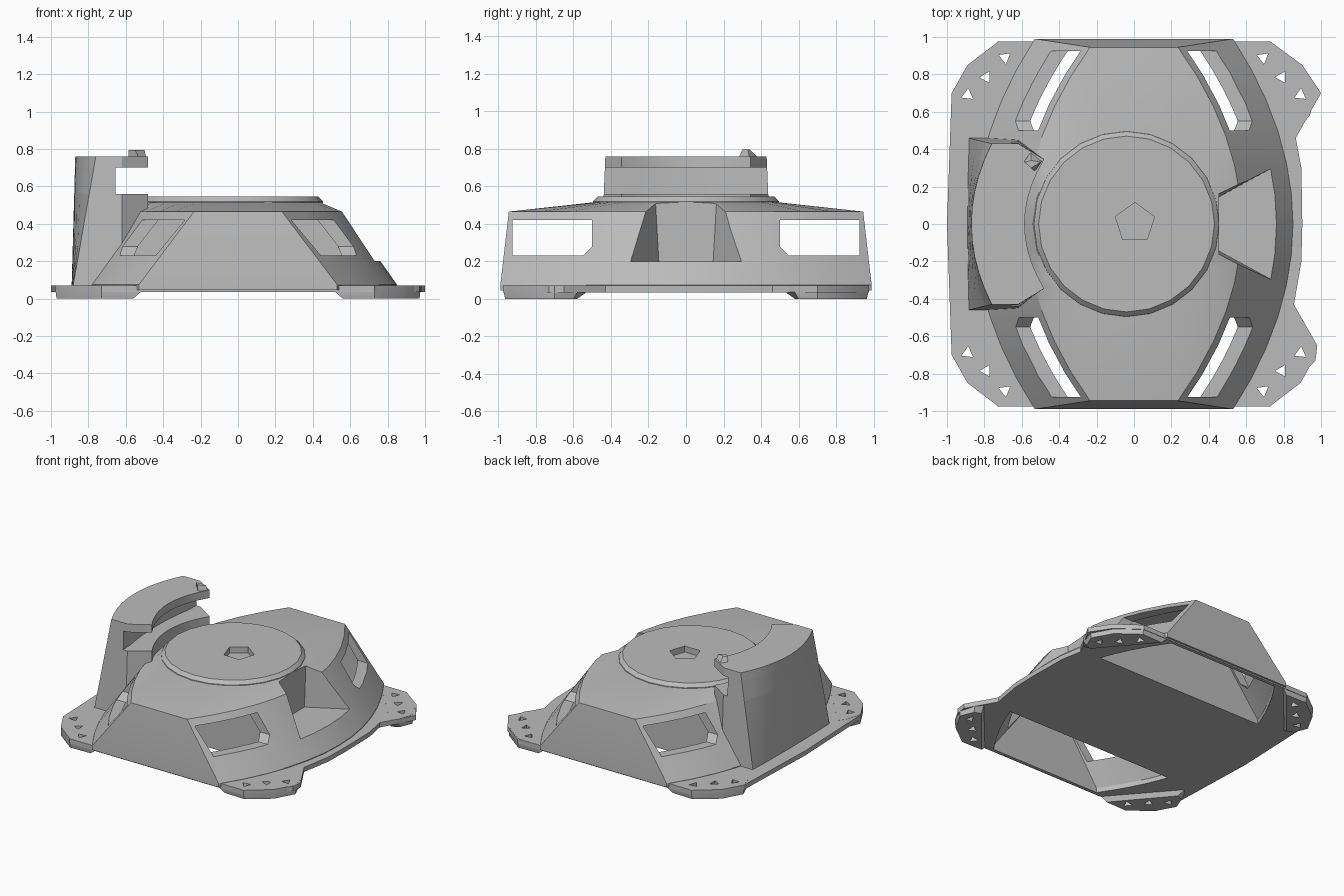
import bpy, bmesh
from math import cos, sin, pi, hypot

cube = bpy.data.objects.get("Cube")
if cube:
    bpy.data.objects.remove(cube)

grey = bpy.data.materials.new("plain_grey")
grey.use_nodes = True
GREY = (0.5, 0.5, 0.5, 1)
grey.diffuse_color = GREY
grey.node_tree.nodes["Principled BSDF"].inputs["Base Color"].default_value = GREY


def loft(name, rings):
    """Closed solid through rings of equal point count."""
    bm = bmesh.new()
    loops = [[bm.verts.new(p) for p in ring] for ring in rings]
    n = len(loops[0])
    for a, b in zip(loops, loops[1:]):
        for i in range(n):
            j = (i + 1) % n
            bm.faces.new((a[i], a[j], b[j], b[i]))
    bm.faces.new(loops[0][::-1])
    bm.faces.new(loops[-1])
    bmesh.ops.recalc_face_normals(bm, faces=bm.faces)
    mesh = bpy.data.meshes.new(name)
    bm.to_mesh(mesh)
    bm.free()
    mesh.materials.append(grey)
    obj = bpy.data.objects.new(name, mesh)
    bpy.context.collection.objects.link(obj)
    return obj


def at(points, z):
    return [(x, y, z) for x, y in points]


def prism(name, points, z0, z1):
    return loft(name, [at(points, z0), at(points, z1)])


def circle(cx, cy, r, n, turn=0):
    return [(cx + r * cos(turn + 2 * pi * i / n), cy + r * sin(turn + 2 * pi * i / n))
            for i in range(n)]


def cut(target, cutters):
    bpy.context.view_layer.objects.active = target
    for c in cutters:
        mod = target.modifiers.new("cut", "BOOLEAN")
        mod.operation, mod.solver, mod.object = "DIFFERENCE", "EXACT", c
        bpy.ops.object.modifier_apply(modifier=mod.name)


def barrel(corner, middle, half, start=None, n=12):
    """Plan outline with bowed left and right sides and straight ends."""
    start = -half if start is None else start
    ys = [start + (half - start) * i / n for i in range(n + 1)]
    side = [(middle - (middle - corner) * (y / half) ** 2, y) for y in ys]
    return side + [(-x, y) for x, y in reversed(side)]


# Domed housing
CX = -0.04
base, rim = barrel(0.53, 0.85, 0.99), barrel(0.235, 0.575, 0.945)
crown = []
for x, y in rim:
    d = hypot(x - CX, y)
    crown.append((CX + (x - CX) * 0.5 / d, y * 0.5 / d))
housing = loft("housing", [at(base, 0.045), at(base, 0.075), at(rim, 0.465), at(crown, 0.515)])

# Raised centre disc
disc = loft("centre_disc", [at(circle(CX, 0, 0.5, 24), 0.48),
                            at(circle(CX, 0, 0.495, 24), 0.52),
                            at(circle(CX, 0, 0.47, 24), 0.545)])

# Base flange
edge = [(-0.73, 0.975), (-0.975, 0.7), (-1, 0), (-0.975, -0.7), (-0.73, -0.975),
        (0.73, -0.975), (0.97, -0.73), (0.98, -0.65), (0.855, -0.43), (0.895, -0.2),
        (0.9, 0), (0.895, 0.3), (0.865, 0.46), (1, 0.7), (0.9, 0.85), (0.73, 0.975)]
flange = prism("base_flange", edge, 0.035, 0.07)

# Corner feet
feet = []
for sx, sy, name in ((1, 1, "back_left"), (-1, 1, "back_right"),
                     (1, -1, "front_left"), (-1, -1, "front_right")):
    top = [(0.52, 0.972), (0.73, 0.972), (0.89, 0.85), (0.975, 0.7), (0.94, 0.58), (0.9, 0.53)]
    low = [(0.56, 0.96), (0.73, 0.965), (0.89, 0.845), (0.97, 0.7), (0.93, 0.6), (0.88, 0.58)]
    feet.append(loft(name + "_foot", [[(sx * x, sy * y, 0) for x, y in low],
                                      [(sx * x, sy * y, 0.036) for x, y in top],
                                      [(sx * x, sy * y, 0.071) for x, y in top]]))

# Cutters: side chambers, windows, notch, centre recess, screw holes
chambers, windows, holes = [], [], []
for s in (-1, 1):
    wide = [(x, s * y) for x, y in barrel(0.46, 0.79, 0.95, 0.48)]
    slim = [(x, s * y) for x, y in barrel(0.19, 0.5, 0.93, 0.48)]
    chambers.append(loft("chamber_cutter", [at(wide, -0.1), at(wide, 0.07), at(slim, 0.44)]))
    opening = [(0.5, 0.28), (0.55, 0.23), (0.925, 0.23), (0.925, 0.42), (0.5, 0.42)]
    windows.append(loft("window_cutter", [[(x, s * y, z) for y, z in opening] for x in (-1, 1)]))
    for t in (-1, 1):
        for x, y in ((0.89, 0.69), (0.79, 0.785), (0.69, 0.89)):
            holes.append(prism("hole_cutter", circle(s * x, t * y, 0.036, 3, x * 4), -0.1, 0.2))
inner_notch = [(0.455, -0.145), (0.455, 0.145), (0.85, 0.36), (0.85, -0.36)]
upper_notch = [(0.455, -0.17), (0.455, 0.17), (0.85, 0.37), (0.85, -0.37)]
notch = loft("notch_cutter", [at(inner_notch, 0.2), at(upper_notch, 0.65)])
recess = prism("recess_cutter", circle(0.005, 0.005, 0.11, 5, pi / 2), 0.5, 0.7)

cut(housing, chambers + windows + [notch, recess])
cut(disc, [notch, recess])
cut(flange, chambers + holes)
for i, foot in enumerate(feet):
    cut(foot, holes)
for c in chambers + windows + holes + [notch, recess]:
    bpy.data.objects.remove(c)


# Clamp tower: outer wall bows towards the top
def tower_ring(z, shoulder, tip, hollow, n=10):
    t = (z - 0.05) / 0.71
    half, corner, middle = 0.46 - 0.03 * t, -0.885 + 0.125 * t, -0.89 + 0.02 * t
    us = [-1 + 2 * i / n for i in range(n + 1)]
    outer = [(middle + (corner - middle) * u * u, half * u) for u in us]
    inner = [(hollow + (tip - hollow) * u * u, 0.345 * u) for u in reversed(us)]
    return at(outer + [(shoulder, half)] + inner + [(shoulder, -half)], z)


jaw, neck = (-0.62, -0.48, -0.585), (-0.655, -0.66, -0.69)
tower = loft("clamp_tower", [tower_ring(0.05, *jaw), tower_ring(0.3, *jaw),
                             tower_ring(0.56, *jaw), tower_ring(0.56, *neck),
                             tower_ring(0.7, *neck), tower_ring(0.7, *jaw),
                             tower_ring(0.76, *jaw)])

# Small spur on the upper jaw
spur = loft("jaw_spur", [at([(-0.585, 0.34), (-0.53, 0.28), (-0.49, 0.34), (-0.55, 0.39)], 0.75),
                         at([(-0.585, 0.33), (-0.55, 0.3), (-0.5, 0.33), (-0.55, 0.34)], 0.795)])

# Smooth curved walls, keep creases
parts = [housing, disc, flange, tower, spur] + feet
bpy.ops.object.select_all(action="DESELECT")
for p in parts:
    p.select_set(True)
bpy.context.view_layer.objects.active = housing
bpy.ops.object.shade_smooth_by_angle(angle=0.45)
